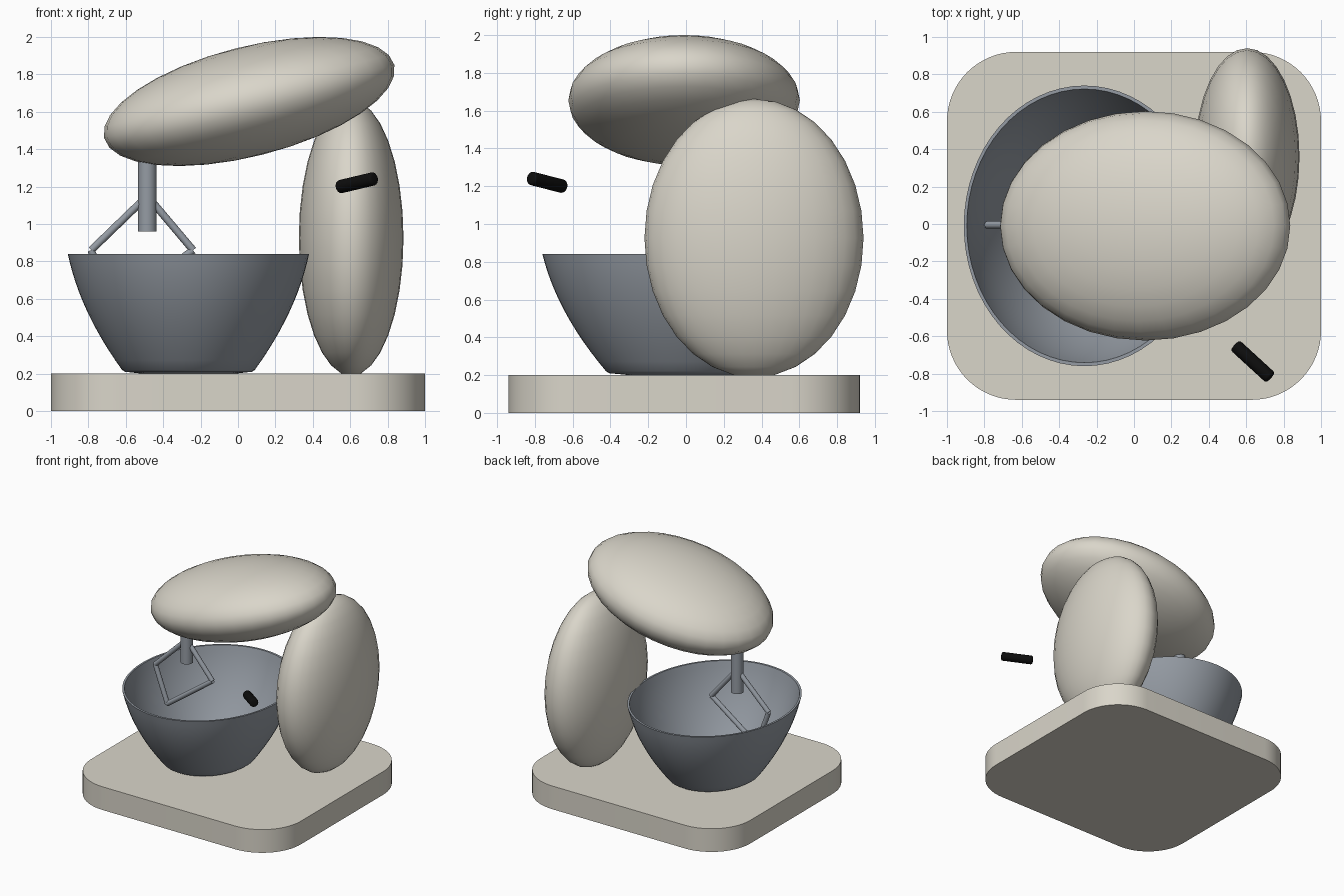
import bpy, bmesh, math
from mathutils import Vector, Matrix

cube = bpy.data.objects.get("Cube")
if cube:
    bpy.data.objects.remove(cube, do_unlink=True)


def material(name, rgb):
    m = bpy.data.materials.new(name)
    m.use_nodes = True
    m.diffuse_color = (*rgb, 1)
    m.node_tree.nodes["Principled BSDF"].inputs["Base Color"].default_value = (*rgb, 1)
    return m


CREAM = material("cream enamel", (0.70, 0.67, 0.59))
STEEL = material("blue grey steel", (0.30, 0.33, 0.37))
BLACK = material("black rubber", (0.004, 0.004, 0.004))


def finish(bm, name, mat, angle=35):
    """Turn a bmesh into a smooth shaded object with sharp corners."""
    bmesh.ops.recalc_face_normals(bm, faces=bm.faces)
    mesh = bpy.data.meshes.new(name)
    bm.to_mesh(mesh)
    bm.free()
    mesh.materials.append(mat)
    ob = bpy.data.objects.new(name, mesh)
    bpy.context.collection.objects.link(ob)
    bpy.ops.object.select_all(action='DESELECT')
    ob.select_set(True)
    bpy.context.view_layer.objects.active = ob
    bpy.ops.object.shade_smooth_by_angle(angle=math.radians(angle))
    return ob


def ellipsoid(name, centre, radii, tilt=0):
    bm = bmesh.new()
    bmesh.ops.create_uvsphere(bm, u_segments=32, v_segments=16, radius=1)
    bm.transform(Matrix.Translation(centre) @ Matrix.Rotation(math.radians(tilt), 4, 'Y')
                 @ Matrix.Diagonal((*radii, 1)))
    return finish(bm, name, CREAM, 60)


def rod(name, start, end, radius, mat, bevel=0, sides=24):
    a, b = Vector(start), Vector(end)
    bm = bmesh.new()
    bmesh.ops.create_cone(bm, cap_ends=True, segments=sides, radius1=radius,
                          radius2=radius, depth=(b - a).length)
    if bevel:
        rims = [e for e in bm.edges if abs(e.verts[0].co.z - e.verts[1].co.z) < 1e-5]
        bmesh.ops.bevel(bm, geom=rims, offset=bevel, segments=3, profile=0.5, affect='EDGES')
    turn = (b - a).to_track_quat('Z', 'Y').to_matrix().to_4x4()
    bm.transform(Matrix.Translation((a + b) / 2) @ turn)
    return finish(bm, name, mat)


# Base slab with rounded corners
bm = bmesh.new()
bmesh.ops.create_cube(bm, size=1)
bm.transform(Matrix.Translation((0, -0.01, 0.1)) @ Matrix.Diagonal((2, 1.86, 0.2, 1)))
uprights = [e for e in bm.edges if abs(e.verts[0].co.z - e.verts[1].co.z) > 0.1]
bmesh.ops.bevel(bm, geom=uprights, offset=0.37, segments=16, profile=0.5, affect='EDGES')
finish(bm, "base", CREAM)

# Column and tilted motor head
ellipsoid("column", (0.605, 0.36, 0.925), (0.28, 0.58, 0.737))
ellipsoid("motor_head", (0.06, -0.01, 1.655), (0.80, 0.613, 0.293), -14.2)

# Bowl: thin oval shell spun from a curved wall profile
wall = []
for i in range(13):
    t = i / 12
    wall.append((0.355 + 0.29 * t + 0.16 * t * (1 - t), 0.22 + 0.62 * t))
outer = [(0, 0.198), (0.23, 0.198), (0.34, 0.21)] + wall
inner = [(r - 0.016, max(z, 0.235)) for r, z in reversed(wall)] + [(0, 0.235)]
bm = bmesh.new()
verts = [bm.verts.new((r, 0, z)) for r, z in outer + inner]
edges = [bm.edges.new(pair) for pair in zip(verts, verts[1:])]
bmesh.ops.spin(bm, geom=verts + edges, cent=(0, 0, 0), axis=(0, 0, 1),
               angle=math.tau, steps=64)
bmesh.ops.remove_doubles(bm, verts=bm.verts, dist=1e-4)
bm.transform(Matrix.Translation((-0.265, -0.01, 0)) @ Matrix.Diagonal((1, 1.163, 1, 1)))
finish(bm, "bowl", STEEL)

# Beater: shaft and a four sided wire loop
rod("beater_shaft", (-0.485, -0.005, 0.96), (-0.485, -0.005, 1.5), 0.05, STEEL)
loop = [(-0.485, 1.15), (-0.785, 0.86), (-0.67, 0.55), (-0.24, 0.86)]
for i, (x, z) in enumerate(loop):
    nx, nz = loop[(i + 1) % 4]
    rod(f"beater_wire_{i + 1}", (x, -0.005, z), (nx, -0.005, nz), 0.02, STEEL, sides=16)

# Free standing control knob
rod("control_knob", (0.54, -0.648, 1.198), (0.73, -0.822, 1.243), 0.036, BLACK, 0.015)
